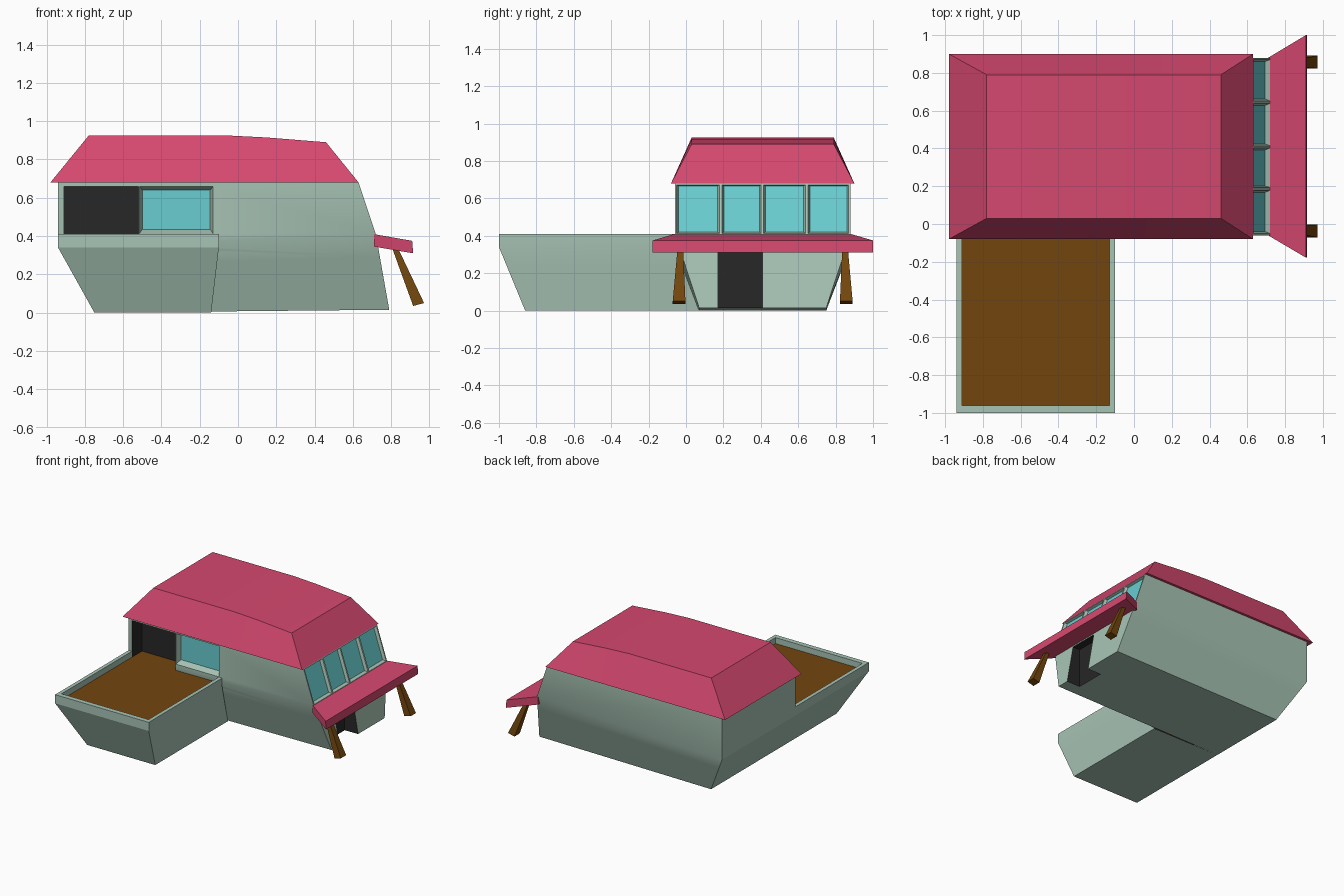
import bpy, bmesh, math

if "Cube" in bpy.data.objects:
    bpy.data.objects.remove(bpy.data.objects["Cube"])


def material(name, rgb):
    m = bpy.data.materials.new(name)
    m.diffuse_color = (*rgb, 1)
    m.use_nodes = True
    m.node_tree.nodes["Principled BSDF"].inputs["Base Color"].default_value = m.diffuse_color
    return m


WALL = material("pale_green", (0.39, 0.55, 0.46))
PINK = material("pink", (0.67, 0.065, 0.16))
GLASS = material("glass", (0.14, 0.61, 0.63))
WOOD = material("wood", (0.17, 0.06, 0.004))
DARK = material("dark", (0.02, 0.02, 0.02))


def mesh(name, verts, faces, mats, face_mats=None):
    me = bpy.data.meshes.new(name)
    me.from_pydata(verts, [], faces)
    for m in mats:
        me.materials.append(m)
    if face_mats:
        for p, i in zip(me.polygons, face_mats):
            p.material_index = i
    bm = bmesh.new()
    bm.from_mesh(me)
    bmesh.ops.recalc_face_normals(bm, faces=bm.faces)
    bm.to_mesh(me)
    bm.free()
    ob = bpy.data.objects.new(name, me)
    bpy.context.collection.objects.link(ob)
    return ob


def loft(name, rings, mats, skip=(), cap_mat=0, caps=True):
    """Skin four-point rings; the last cap can have its own material."""
    verts = [v for r in rings for v in r]
    faces = []
    for k in range(len(rings) - 1):
        for i in range(4):
            if i not in skip:
                j = (i + 1) % 4
                faces.append((4 * k + i, 4 * k + j, 4 * k + 4 + j, 4 * k + 4 + i))
    if caps:
        n = len(verts)
        faces += [(3, 2, 1, 0), (n - 4, n - 3, n - 2, n - 1)]
    ids = [0] * len(faces)
    ids[-1] = cap_mat
    return mesh(name, verts, faces, mats, ids)


def ring(x0, x1, y0, y1, z0, z1=None):
    z1 = z0 if z1 is None else z1
    return [(x0, y0, z0), (x1, y0, z1), (x1, y1, z1), (x0, y1, z0)]


def blend(a, b, t):
    return [tuple(p + (q - p) * t for p, q in zip(u, v)) for u, v in zip(a, b)]


def activate(ob):
    bpy.ops.object.select_all(action='DESELECT')
    ob.select_set(True)
    bpy.context.view_layer.objects.active = ob


def smooth(ob, deg=21):
    activate(ob)
    bpy.ops.object.shade_smooth_by_angle(angle=math.radians(deg))


# House body: walls lean in below the waist
low = ring(-0.75, 0.79, 0.07, 0.75, 0.0, 0.015)
waist = ring(-0.94, 0.72, -0.06, 0.88, 0.34, 0.41)
body = loft("house_body", [low, blend(low, waist, 0.7), waist,
                           ring(-0.94, 0.63, -0.06, 0.88, 0.68)], [WALL])

# Recesses for the doors and windows
cutters = []


def front_quad(x0, x1, z0, z1, y):
    return [(x0, y, z0), (x1, y, z0), (x1, y, z1), (x0, y, z1)]


def end_quad(y0, y1, z0, z1, off):
    def px(z):
        return 0.63 + (0.68 - z) / 3 + off
    return [(px(z0), y0, z0), (px(z0), y1, z0), (px(z1), y1, z1), (px(z1), y0, z1)]


cutters.append(loft("terrace_door_cut", [front_quad(-0.91, -0.52, 0.355, 0.66, -0.2),
                    front_quad(-0.91, -0.52, 0.355, 0.66, 0.07)], [DARK]))
cutters.append(loft("terrace_window_cut", [front_quad(-0.515, -0.13, 0.412, 0.66, -0.0601),
                    front_quad(-0.50, -0.145, 0.435, 0.64, -0.015)], [WALL, GLASS], cap_mat=1))
cutters.append(loft("entrance_cut", [
    [(x, 0.17, -0.05), (x, 0.41, -0.05), (x, 0.41, 0.33), (x, 0.17, 0.33)]
    for x in (0.95, 0.67)], [DARK]))
for y0, y1 in ((-0.05, 0.178), (0.192, 0.402), (0.414, 0.638), (0.652, 0.87)):
    cutters.append(loft("end_window_cut", [
        end_quad(y0, y1, 0.412, 0.672, 0.0005),
        end_quad(y0 + 0.01, y1 - 0.01, 0.42, 0.665, -0.022)],
        [WALL, GLASS], cap_mat=1))
for c in cutters:
    c.hide_render = True
    mod = body.modifiers.new("cut", 'BOOLEAN')
    mod.operation = 'DIFFERENCE'
    mod.solver = 'EXACT'
    mod.material_mode = 'TRANSFER'
    mod.object = c
    activate(body)
    bpy.ops.object.modifier_apply(modifier=mod.name)
    bpy.data.objects.remove(c)
smooth(body)

# Terrace hull with rim, open towards the house
t_low = ring(-0.75, -0.14, -0.86, 0.07, 0.0)
t_mid = ring(-0.94, -0.10, -1.0, -0.06, 0.34)
terrace = loft("terrace", [t_low, blend(t_low, t_mid, 0.7), t_mid,
                           ring(-0.94, -0.10, -1.0, -0.06, 0.41),
                           ring(-0.91, -0.13, -0.96, -0.06, 0.41),
                           ring(-0.91, -0.13, -0.96, -0.06, 0.355)], [WALL], skip=(2,))
smooth(terrace)
loft("terrace_floor", [ring(-0.91, -0.13, -0.96, 0.07, z) for z in (0.35, 0.362)], [WOOD])

# Hipped roof, its flat top dipping towards the entrance end
stations = ((-0.98, -0.78, 0.925), (-0.05, -0.05, 0.925), (0.15, 0.15, 0.915), (0.63, 0.46, 0.89))
rv, rf = [], []
for xe, xt, zt in stations:
    rv += [(xe, -0.08, 0.68), (xt, 0.03, zt), (xt, 0.79, zt), (xe, 0.90, 0.68)]
for k in range(0, 12, 4):
    rf += [(k + i, k + (i + 1) % 4, k + 4 + (i + 1) % 4, k + 4 + i) for i in range(4)]
rf += [(3, 2, 1, 0), (12, 13, 14, 15)]
smooth(mesh("roof", rv, rf, [PINK]))

# Flared awning over the entrance
loft("awning", [
    [(0.71, -0.06, 0.345), (0.71, 0.88, 0.345), (0.71, 0.88, 0.41), (0.71, -0.06, 0.41)],
    [(0.915, -0.178, 0.31), (0.915, 1.0, 0.31), (0.91, 1.0, 0.375), (0.91, -0.178, 0.375)]],
    [PINK])

# Splayed awning posts, mirrored about the house centre line
for name, s in (("front_post", -1), ("back_post", 1)):
    def post_ring(x0, x1, d, h, z0, z1):
        a, b = sorted((0.41 + s * (d - h), 0.41 + s * (d + h)))
        return ring(x0, x1, a, b, z0, z1)
    loft(name, [post_ring(0.915, 0.972, 0.447, 0.034, 0.035, 0.05),
                post_ring(0.806, 0.832, 0.44, 0.014, 0.335, 0.345)], [WOOD])
